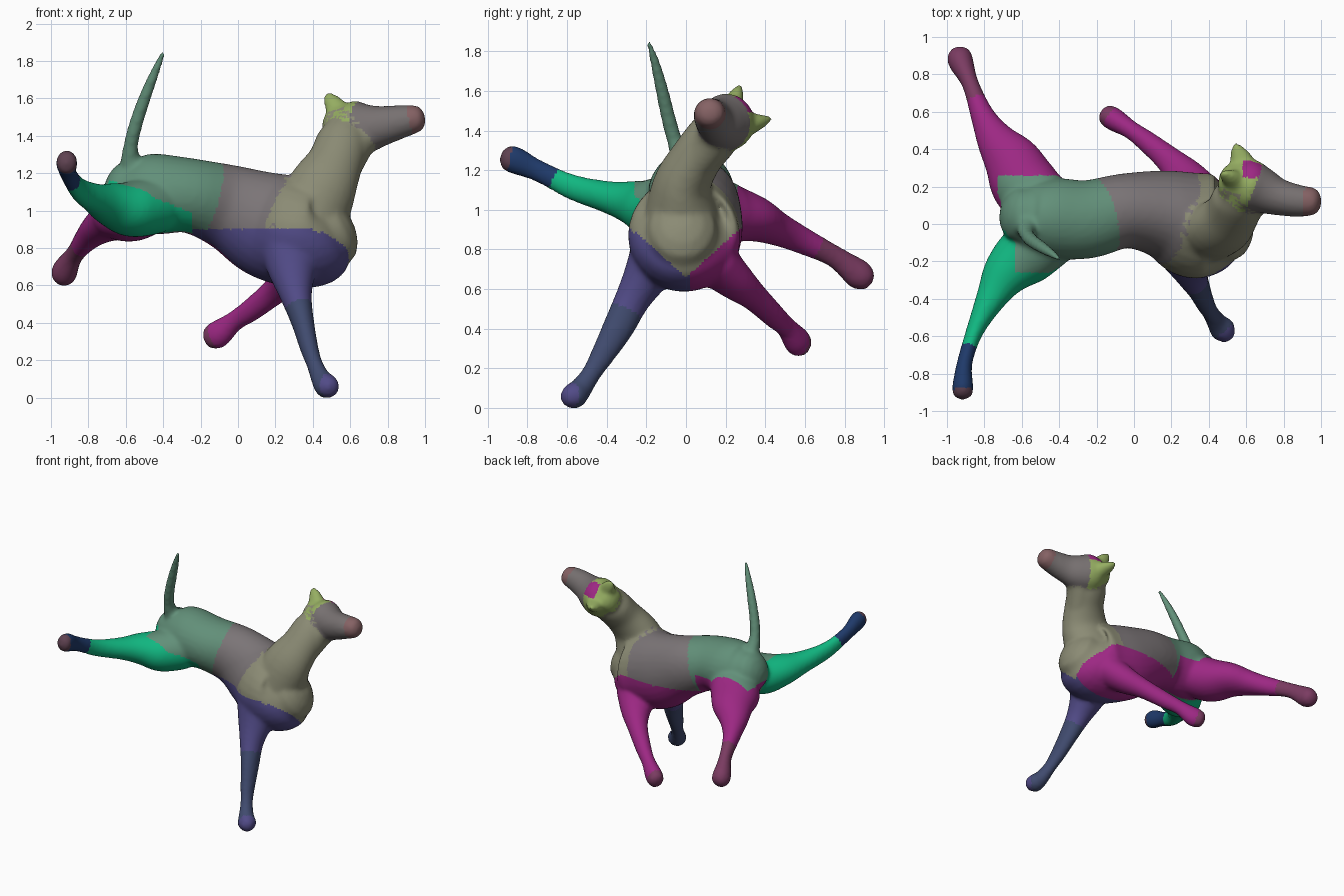
import bpy, bmesh, math
from mathutils import Vector, kdtree

if "Cube" in bpy.data.objects:
    bpy.data.objects.remove(bpy.data.objects["Cube"])

# Palette (display colours) for the painted body zones
PALETTE = {
    "teal": (98, 142, 120), "grey": (122, 116, 118), "beige": (138, 138, 116),
    "lime": (148, 172, 98), "snout": (118, 112, 112), "nose": (132, 98, 100),
    "purple": (82, 76, 134), "slate": (66, 76, 110), "magenta": (155, 44, 130),
    "rose": (122, 62, 98), "green": (24, 182, 128), "navy": (36, 60, 105),
    "plum": (95, 68, 82),
}
NAMES = list(PALETTE)
bm = bmesh.new()
zones = []          # (surface point, palette name)
SIDES = 28


def spline(p, i, t):
    """Catmull-Rom through stations of any dimension."""
    a, b, c, d = (p[max(0, min(len(p) - 1, i + k))] for k in (-1, 0, 1, 2))
    return [0.5 * (2*q + (r - o)*t + (2*o - 5*q + 4*r - s)*t*t + (3*q - o - 3*r + s)*t**3)
            for o, q, r, s in zip(a, b, c, d)]


def limb(stations, colours, hint=(0, 0, 1), steps=5):
    """Closed tube with elliptical sections; stations are x, y, z, side radius, up radius."""
    rings = []
    for i in range(len(stations) - 1):
        for k in range(steps):
            rings.append((spline(stations, i, k / steps), colours[i if k <= steps / 2 else i + 1]))
    rings.append((list(stations[-1]), colours[-1]))
    pts = [Vector(r[0][:3]) for r in rings]
    n = len(rings)
    frames = []
    for i in range(n):
        t = (pts[min(i + 1, n - 1)] - pts[max(i - 1, 0)]).normalized()
        side = t.cross(Vector(hint)).normalized()
        frames.append([pts[i], t, side, side.cross(t), rings[i][0][3], rings[i][0][4], rings[i][1]])

    # rounded ends
    def dome(f, sign):
        out = []
        for ang in (30, 55, 78):
            s, c = math.sin(math.radians(ang)), math.cos(math.radians(ang))
            out.append([f[0] + f[1] * sign * s * 0.7 * min(f[4], f[5]),
                        f[1], f[2], f[3], f[4] * c, f[5] * c, f[6]])
        return out
    frames = dome(frames[0], -1)[::-1] + frames + dome(frames[-1], 1)
    prev = None
    for p, t, s, u, a, b, col in frames:
        ring = []
        for k in range(SIDES):
            w = 2 * math.pi * k / SIDES
            co = p + s * a * math.cos(w) + u * b * math.sin(w)
            ring.append(bm.verts.new(co))
            zones.append((co, col))
        if prev:
            for k in range(SIDES):
                j = (k + 1) % SIDES
                bm.faces.new((prev[k], prev[j], ring[j], ring[k]))
        else:
            bm.faces.new(ring[::-1])
        prev = ring
    bm.faces.new(prev)


X = (1, 0, 0)
# Torso
limb([(-.61, .05, 1.13, .15, .155), (-.54, .04, 1.11, .185, .20), (-.42, .03, 1.10, .215, .215),
      (-.25, .025, 1.09, .21, .20), (-.05, .07, 1.03, .20, .23), (.15, .055, .94, .235, .285),
      (.31, .0, .89, .285, .29), (.42, -.02, .87, .265, .265), (.495, -.02, .90, .185, .20)],
     ["teal"] * 4 + ["grey"] * 2 + ["beige"] * 3)
# Neck
limb([(.38, -.02, .95, .20, .20), (.45, -.02, 1.13, .15, .185), (.52, .05, 1.27, .13, .15),
      (.56, .14, 1.385, .13, .14), (.565, .20, 1.46, .11, .10)],
     ["beige"] * 5, X)
# Throat, filling the angle under the jaw
limb([(.56, .03, 1.22, .09, .09), (.64, .13, 1.36, .10, .085), (.72, .15, 1.42, .08, .07)],
     ["beige", "beige", "snout"], X)
# Head and muzzle
limb([(.52, .225, 1.47, .10, .10), (.60, .21, 1.455, .14, .145), (.68, .18, 1.45, .125, .135),
      (.77, .145, 1.465, .10, .108), (.87, .125, 1.487, .087, .09), (.95, .12, 1.502, .077, .075)],
     ["lime", "lime", "snout", "snout", "snout", "nose"])
# Ears
limb([(.56, .22, 1.51, .065, .07), (.505, .255, 1.59, .038, .05), (.475, .27, 1.635, .014, .02)],
     ["lime"] * 3, X)
limb([(.60, .28, 1.44, .075, .07), (.565, .365, 1.455, .042, .055), (.54, .425, 1.47, .015, .02)],
     ["lime"] * 3, X)
# Tail
limb([(-.57, .0, 1.22, .07, .07), (-.575, -.05, 1.34, .042, .042), (-.55, -.085, 1.46, .038, .038),
      (-.50, -.12, 1.61, .034, .034), (-.445, -.155, 1.75, .026, .026), (-.40, -.187, 1.855, .014, .014)],
     ["teal"] * 6, X)
# Front right leg, planted
limb([(.28, -.12, .85, .15, .18), (.29, -.19, .70, .12, .135), (.31, -.27, .56, .09, .087),
      (.345, -.34, .42, .08, .062), (.38, -.42, .28, .062, .05), (.41, -.475, .19, .05, .044),
      (.445, -.53, .11, .058, .055), (.475, -.565, .075, .068, .07), (.495, -.59, .07, .055, .055)],
     ["purple"] * 3 + ["slate"] * 5 + ["beige"], X)
# Front left leg, swept back
limb([(.33, .15, .74, .15, .12), (.27, .25, .65, .11, .095), (.19, .34, .575, .075, .072),
      (.07, .44, .48, .058, .062), (-.02, .505, .42, .05, .055), (-.10, .555, .355, .062, .075),
      (-.14, .58, .335, .06, .068)],
     ["magenta"] * 6 + ["rose"])
# Hind left leg, kicked out
limb([(-.44, .09, 1.05, .15, .15), (-.57, .19, 1.0, .18, .155), (-.65, .33, .97, .155, .12),
      (-.74, .45, .92, .105, .088), (-.81, .58, .86, .065, .07), (-.875, .75, .775, .046, .057),
      (-.925, .865, .69, .068, .076), (-.93, .90, .665, .065, .066)],
     ["magenta"] * 5 + ["rose"] * 3)
# Hind right leg, lifted
limb([(-.43, -.07, 1.04, .15, .15), (-.57, -.16, 1.02, .165, .15), (-.68, -.26, 1.045, .13, .115),
      (-.76, -.39, 1.075, .085, .082), (-.85, -.57, 1.125, .048, .065), (-.905, -.74, 1.205, .042, .055),
      (-.915, -.86, 1.26, .056, .07), (-.915, -.90, 1.27, .056, .063)],
     ["green"] * 5 + ["navy"] * 2 + ["plum"])

# Fuse the parts into one smooth skin
bmesh.ops.recalc_face_normals(bm, faces=bm.faces)
rough = bpy.data.meshes.new("rough")
bm.to_mesh(rough)
bm.free()
dog = bpy.data.objects.new("dog_body", rough)
bpy.context.collection.objects.link(dog)
rm = dog.modifiers.new("fuse", 'REMESH')
rm.mode, rm.voxel_size = 'VOXEL', 0.014
sm = dog.modifiers.new("soften", 'SMOOTH')
sm.factor, sm.iterations = 0.5, 10
skin = bpy.data.meshes.new_from_object(dog.evaluated_get(bpy.context.evaluated_depsgraph_get()))
dog.modifiers.clear()
dog.data = skin
low = min(v.co.z for v in skin.vertices)
for v in skin.vertices:
    v.co.z -= low

# Paint zones by nearest original section, with clean borders at hips and shoulders
skin.materials.clear()
for name, rgb in PALETTE.items():
    mat = bpy.data.materials.new(name)
    mat.diffuse_color = [(c / 255) ** 2.2 for c in rgb] + [1]
    mat.use_nodes = True
    mat.node_tree.nodes["Principled BSDF"].inputs["Base Color"].default_value = mat.diffuse_color
    skin.materials.append(mat)
tree = kdtree.KDTree(len(zones))
for i, (co, _) in enumerate(zones):
    tree.insert(co, i)
tree.balance()
for f in skin.polygons:
    x, y, z = f.center
    col = zones[tree.find(f.center)[1]][1]
    if col in ("teal", "green", "magenta") and -.73 < x < -.24 and abs(y) < .26 and z < 1.22:
        if y > 0:                                        # left hip
            col = "magenta" if z < 1.06 else "teal"
        elif y < -.03:                                   # right hip
            col = "green" if z < 1.15 - .4 * (x + .65) else "teal"
    elif col in ("grey", "beige", "teal", "purple", "magenta") and -.24 < x < .64 and z < 1.2:
        limit = .90 if x < .4 else .66 + min(abs(y), .25) * .9
        if z < limit:                                    # shoulders and belly
            col = "purple" if y < .02 else "magenta"
        elif col in ("purple", "magenta"):
            col = "grey" if x < .2 else "beige"
    if col == "lime" and .58 < x < .74 and y > .25 and z > 1.49:
        col = "magenta"                                  # patch on the crown
    f.material_index = NAMES.index(col)
    f.use_smooth = True
